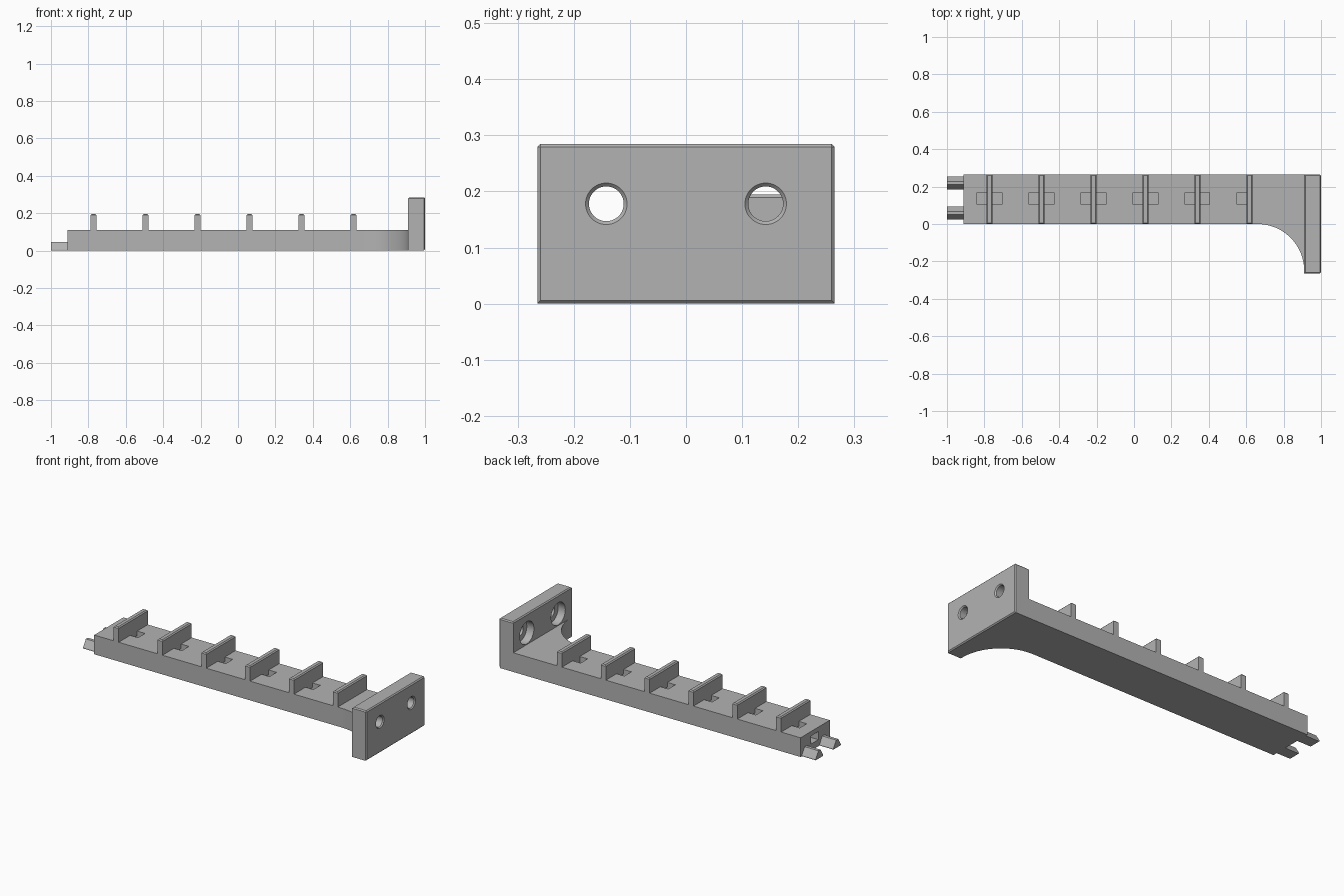
import bpy, bmesh, math
from mathutils import Matrix, Vector

cube = bpy.data.objects.get("Cube")
if cube:
    bpy.data.objects.remove(cube, do_unlink=True)

GREY = (0.45, 0.45, 0.45, 1)
grey = bpy.data.materials.new("grey plastic")
grey.use_nodes = True
grey.diffuse_color = GREY
grey.node_tree.nodes["Principled BSDF"].inputs["Base Color"].default_value = GREY


def finish(name, bm):
    bmesh.ops.recalc_face_normals(bm, faces=bm.faces)
    mesh = bpy.data.meshes.new(name)
    bm.to_mesh(mesh)
    bm.free()
    mesh.materials.append(grey)
    ob = bpy.data.objects.new(name, mesh)
    bpy.context.collection.objects.link(ob)
    return ob


def box(name, lo, hi, bevel=0, edge_rule=lambda mid: True):
    bm = bmesh.new()
    lo, hi = Vector(lo), Vector(hi)
    size = Matrix.Diagonal((*(hi - lo), 1))
    bmesh.ops.create_cube(bm, size=1, matrix=Matrix.Translation((lo + hi) / 2) @ size)
    if bevel:
        edges = [e for e in bm.edges if edge_rule((e.verts[0].co + e.verts[1].co) / 2)]
        bmesh.ops.bevel(bm, geom=edges, offset=bevel, segments=1, affect='EDGES')
    return finish(name, bm)


def prism(name, points, direction):
    bm = bmesh.new()
    face = bm.faces.new([bm.verts.new(p) for p in points])
    extruded = bmesh.ops.extrude_face_region(bm, geom=[face])["geom"]
    verts = [v for v in extruded if isinstance(v, bmesh.types.BMVert)]
    bmesh.ops.translate(bm, verts=verts, vec=direction)
    return finish(name, bm)


def x_cone(name, x0, x1, r0, r1, y, z):
    bm = bmesh.new()
    place = Matrix.Translation(((x0 + x1) / 2, y, z)) @ Matrix.Rotation(math.pi / 2, 4, 'Y')
    bmesh.ops.create_cone(bm, cap_ends=True, segments=48, radius1=r0, radius2=r1,
                          depth=x1 - x0, matrix=place)
    return finish(name, bm)


def select_only(ob):
    bpy.ops.object.select_all(action='DESELECT')
    ob.select_set(True)
    bpy.context.view_layer.objects.active = ob


def cut(target, cutter):
    cutter.hide_render = True
    mod = target.modifiers.new("cut", 'BOOLEAN')
    mod.operation = 'DIFFERENCE'
    mod.solver = 'EXACT'
    mod.object = cutter
    select_only(target)
    bpy.ops.object.modifier_apply(modifier=mod.name)
    bpy.data.objects.remove(cutter, do_unlink=True)


BACK, BEAM_END, BEAM_TOP = 0.265, -0.912, 0.11
PLATE_X, RADIUS, CHAMFER = 0.91, 0.25, 0.006
RIB_HALF = 0.016
ribs = [-0.773 + 0.278 * i for i in range(6)]

# Beam with a concave quarter-round brace running into the end plate
arc = [(PLATE_X - RADIUS + RADIUS * math.sin(a), -RADIUS + RADIUS * math.cos(a), 0)
       for a in (math.pi / 2 * i / 24 for i in range(25))]
outline = [(BEAM_END, 0, 0)] + arc + [(0.94, -RADIUS, 0), (0.94, BACK, 0), (BEAM_END, BACK, 0)]
beam = prism("beam", outline, (0, 0, BEAM_TOP))

# Wire tunnel along the beam, opening upward on both sides of each rib
cut(beam, box("tunnel_cutter", (-1, 0.104, 0.038), (ribs[-1] - 0.02, 0.168, 0.084)))
for i, x in enumerate(ribs):
    for side in (-1, 1):
        if side == 1 and i == len(ribs) - 1:
            continue
        a, b = sorted((x + side * RIB_HALF, x + side * 0.066))
        cut(beam, box("slot_cutter", (a, 0.104, 0.038), (b, 0.168, 0.2)))

# Upright ribs with chamfered tops
for i, x in enumerate(ribs):
    box(f"rib_{i + 1}", (x - RIB_HALF, 0, BEAM_TOP - 0.005), (x + RIB_HALF, BACK, 0.195),
        CHAMFER, lambda mid: mid.z > 0.19)

# End plate with chamfered edges and two counterbored screw holes
plate = box("end_plate", (PLATE_X, -BACK, 0), (1, BACK, 0.285), CHAMFER,
            lambda mid: mid.x > 0.99 or mid.z > 0.28)
for y in (-0.142, 0.142):
    z = 0.178
    cut(plate, x_cone("bore_cutter", 0.8, 1.1, 0.031, 0.031, y, z))
    cut(plate, x_cone("counterbore_cutter", 0.85, 0.955, 0.064, 0.064, y, z))
    cut(plate, x_cone("countersink_cutter", 0.993, 1.005, 0.030, 0.042, y, z))

# Two locating prongs with sloped sides
for name, y in (("front_prong", 0.059), ("back_prong", 0.219)):
    section = [(-1, y + dy, z) for dy, z in
               ((-0.034, 0), (0.034, 0), (0.034, 0.006), (0.009, 0.045), (-0.009, 0.045), (-0.034, 0.006))]
    prism(name, section, (1 + BEAM_END + 0.01, 0, 0))

# Smooth the curved walls only
for ob in (beam, plate):
    select_only(ob)
    bpy.ops.object.shade_smooth_by_angle(angle=math.radians(20))
